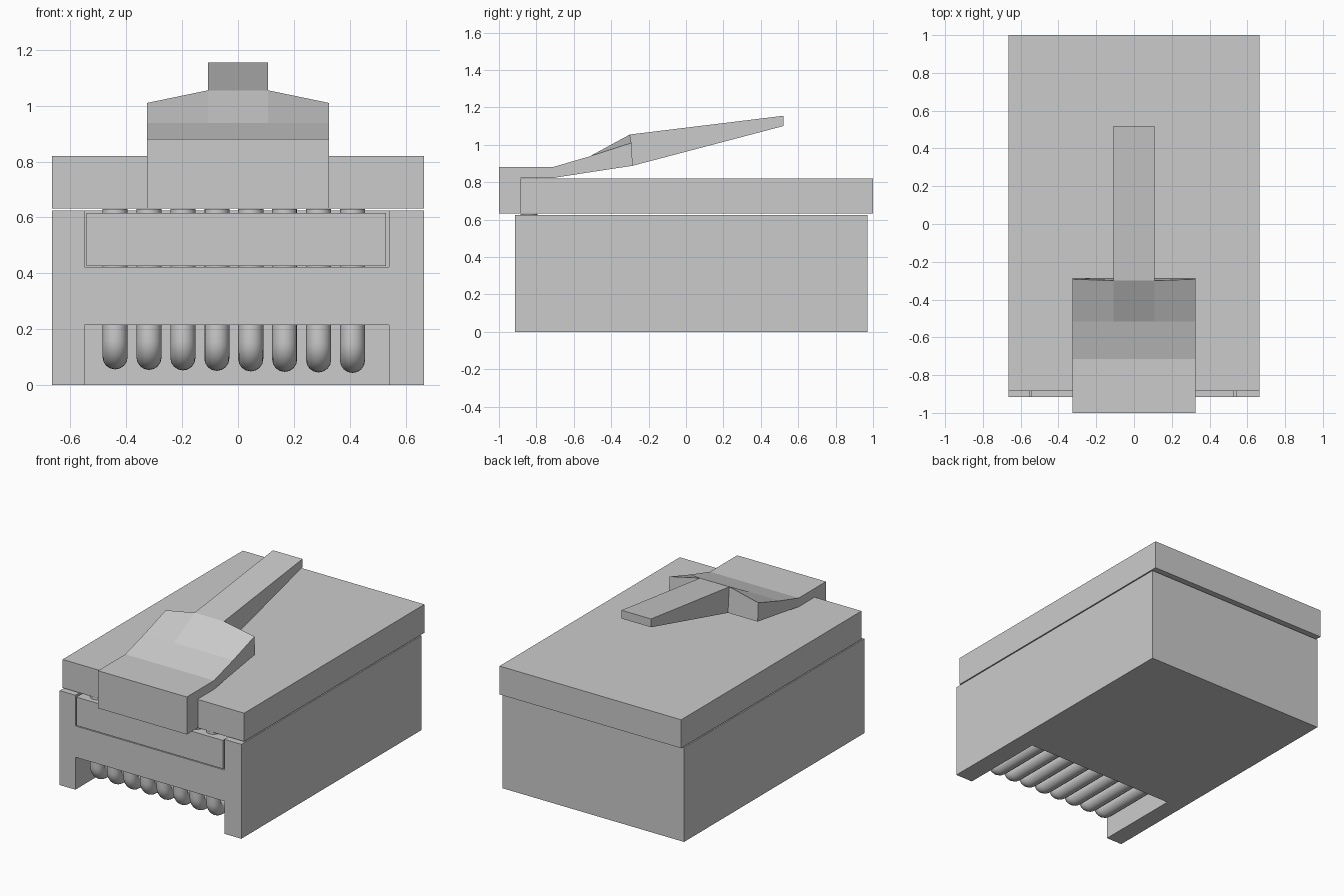
import bpy, bmesh

if "Cube" in bpy.data.objects:
    bpy.data.objects.remove(bpy.data.objects["Cube"])


def mesh_object(name, bm):
    bmesh.ops.recalc_face_normals(bm, faces=bm.faces[:])
    me = bpy.data.meshes.new(name)
    bm.to_mesh(me)
    bm.free()
    ob = bpy.data.objects.new(name, me)
    bpy.context.collection.objects.link(ob)
    return ob


def loft(name, rings):
    """Skin a list of equal-length point rings and cap both ends."""
    bm = bmesh.new()
    vs = [[bm.verts.new(p) for p in r] for r in rings]
    n = len(vs[0])
    for a, b in zip(vs, vs[1:]):
        for i in range(n):
            j = (i + 1) % n
            bm.faces.new((a[i], a[j], b[j], b[i]))
    bm.faces.new(vs[0])
    bm.faces.new(vs[-1])
    return mesh_object(name, bm)


def box(name, x, y, z):
    return loft(name, [[(x[0], yy, z[0]), (x[1], yy, z[0]),
                        (x[1], yy, z[1]), (x[0], yy, z[1])] for yy in y])


def cut(target, cutter):
    cutter.hide_render = True
    mod = target.modifiers.new("cut", 'BOOLEAN')
    mod.operation = 'DIFFERENCE'
    mod.solver = 'EXACT'
    mod.object = cutter
    bpy.context.view_layer.objects.active = target
    bpy.ops.object.modifier_apply(modifier=mod.name)
    bpy.data.objects.remove(cutter)


# Housing with an upper pocket and a lower contact opening
housing = box("housing", (-.665, .665), (-.915, .97), (0, .625))
cut(housing, box("lower_cutter", (-.55, .54), (-1.1, -.335), (-.2, .215)))
cut(housing, box("upper_cutter", (-.55, .54), (-1.1, -.335), (.422, .8)))

# Bar filling the upper pocket, and the lid plate
box("pocket_bar", (-.543, .53), (-.915, -.345), (.427, .615))
box("lid", (-.665, .665), (-.885, 1.0), (.632, .82))

# Latch root: hooks over the lid's front edge
root = [(-1, .632), (-.885, .632), (-.885, .822), (-.715, .822), (-.715, .88), (-1, .88)]
loft("latch_root", [[(x, y, z) for y, z in root] for x in (-.325, .325)])


# Latch shoulder: wide ramp whose centre rises above its sides
def shoulder_ring(y_top, z_mid, z_side, y_bot, z_bot, y_side):
    w, t = .325, .108
    top = [(w, y_side, z_side), (t, y_top, z_mid), (-t, y_top, z_mid), (-w, y_side, z_side)]
    bottom = [(x, y_bot, z_bot) for x in (-w, -t, t, w)]
    return top + bottom


loft("latch_shoulder", [
    shoulder_ring(-.715, .88, .88, -.715, .822, -.715),
    shoulder_ring(-.515, .938, .938, -.515, .853, -.515),
    shoulder_ring(-.30, 1.055, 1.01, -.285, .888, -.292),
])

# Latch lever: long tapering tongue
lever = [(-.30, 1.055), (.52, 1.155), (.52, 1.10), (-.285, .888)]
loft("latch_lever", [[(x, y, z) for y, z in lever] for x in (-.108, .108)])

# Eight bent contact wires
for i in range(8):
    x = -.44 + i * .1214
    z = .101 - i * .0018
    cu = bpy.data.curves.new("contact_wire", 'CURVE')
    cu.dimensions = '3D'
    cu.bevel_depth = .045
    cu.bevel_resolution = 6
    cu.resolution_u = 8
    cu.use_fill_caps = True
    sp = cu.splines.new('BEZIER')
    sp.bezier_points.add(3)
    r = .06
    k = r * .55
    path = [(-.84, .631, 0, -.1), (-.84, z + r, 0, -k),
            (-.84 + r, z, k, 0), (-.336, z, .1, 0)]
    for p, (py, pz, dy, dz) in zip(sp.bezier_points, path):
        p.handle_left_type = p.handle_right_type = 'FREE'
        p.co = (x, py, pz)
        p.handle_left = (x, py - dy, pz - dz)
        p.handle_right = (x, py + dy, pz + dz)
    ob = bpy.data.objects.new("contact_wire", cu)
    bpy.context.collection.objects.link(ob)
    bpy.ops.object.select_all(action='DESELECT')
    ob.select_set(True)
    bpy.context.view_layer.objects.active = ob
    bpy.ops.object.convert(target='MESH')
    bpy.ops.object.shade_smooth_by_angle()
